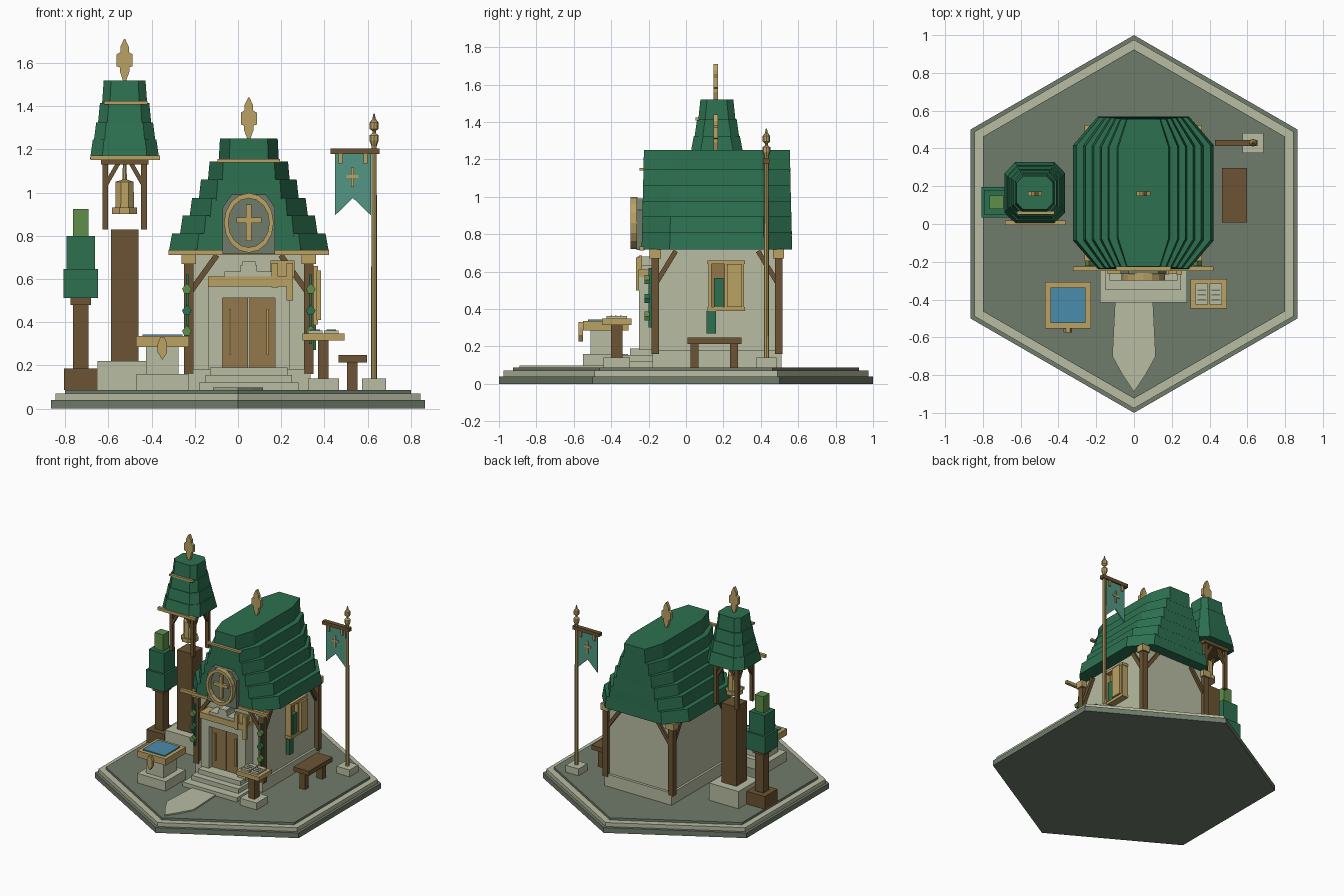
import bpy, bmesh, math
from mathutils import Vector

if "Cube" in bpy.data.objects:
    bpy.data.objects.remove(bpy.data.objects["Cube"])


def mat(name, hexcol):
    m = bpy.data.materials.new(name)
    lin = lambda c: c / 12.92 if c <= 0.04045 else ((c + 0.055) / 1.055) ** 2.4
    m.diffuse_color = [lin(int(hexcol[i:i + 2], 16) / 255) for i in (0, 2, 4)] + [1]
    m.use_nodes = True
    m.node_tree.nodes["Principled BSDF"].inputs["Base Color"].default_value = m.diffuse_color
    return m


GREEN, STONE, SLATE = mat("roof green", "2C7050"), mat("pale stone", "B8BCA2"), mat("slate", "707C6B")
GOLD, BROWN, DOOR = mat("gold", "BAA264"), mat("dark wood", "6B5433"), mat("door wood", "94774B")
TEAL, LEAF, WATER = mat("teal cloth", "529683"), mat("leaf green", "5F8F4A"), mat("water blue", "4A8CAB")


def mesh(name, rings, m):
    """Loft closed rings of points and cap both ends."""
    bm = bmesh.new()
    vs = [[bm.verts.new(p) for p in r] for r in rings]
    n = len(rings[0])
    for a, b in zip(vs, vs[1:]):
        for i in range(n):
            bm.faces.new((a[i], a[(i + 1) % n], b[(i + 1) % n], b[i]))
    bm.faces.new(vs[0][::-1])
    bm.faces.new(vs[-1])
    bmesh.ops.recalc_face_normals(bm, faces=bm.faces)
    me = bpy.data.meshes.new(name)
    bm.to_mesh(me)
    bm.free()
    me.materials.append(m)
    ob = bpy.data.objects.new(name, me)
    bpy.context.collection.objects.link(ob)
    return ob


def box(name, x0, x1, y0, y1, z0, z1, m):
    sq = [(x0, y0), (x1, y0), (x1, y1), (x0, y1)]
    return mesh(name, [[(x, y, z) for x, y in sq] for z in (z0, z1)], m)


def cbox(name, x, y, hx, hy, z0, z1, m):
    return box(name, x - hx, x + hx, y - hy, y + hy, z0, z1, m)


def plate(name, pts, y0, y1, m):
    """Outline in x, z pulled along y."""
    return mesh(name, [[(x, y, z) for x, z in pts] for y in (y0, y1)], m)


def disc(name, x, y, n, levels, m, turn=0.0):
    """Turned shape from (radius, height) levels."""
    return mesh(name, [[(x + r * math.cos(turn + math.tau * i / n), y + r * math.sin(turn + math.tau * i / n), z)
                        for i in range(n)] for r, z in levels], m)


def beam(name, a, b, w, m):
    a, b = Vector(a), Vector(b)
    d = (b - a).normalized()
    u = d.cross(Vector((0, 0, 1))).normalized() if abs(d.z) < 0.99 else Vector((1, 0, 0))
    v = d.cross(u)
    return mesh(name, [[p + u * w * s + v * w * t for s, t in ((-1, -1), (1, -1), (1, 1), (-1, 1))] for p in (a, b)], m)


def shingle(name, x, y, hx, hy, z0, z1, cy, taper_x, taper_y):
    """Eight-sided roof course, narrower at its top."""
    rings = []
    for sx, sy, z in ((hx, hy, z0), (hx * taper_x, hy * taper_y, z1)):
        cx = sx * 0.35
        rings.append([(x + px, y + py, z) for px, py in (
            (-sx + cx, -sy), (sx - cx, -sy), (sx, -sy + cy), (sx, sy - cy),
            (sx - cx, sy), (-sx + cx, sy), (-sx, sy - cy), (-sx, -sy + cy))])
    return mesh(name, rings, GREEN)


def finial(name, x, y, z):
    half = [(.008, 0), (.022, .04), (.022, .06), (.037, .065), (.037, .12), (.02, .13), (.02, .155), (.003, .19)]
    plate(name, [(x + w, z + h) for w, h in half] + [(x - w, z + h) for w, h in half[::-1]], y - .012, y + .012, GOLD)


# Hexagonal ground in three tiers
for name, r0, r1, z0, z1, m in (("ground_foot", 1, 1, 0, .04, SLATE), ("ground_rim", .976, .976, .04, .07, STONE),
                                ("ground_top", .924, .924, .07, .087, SLATE)):
    disc(name, 0, 0, 6, [(r0, z0), (r1, z1)], m, math.pi / 6)

# Path and steps
path = [(-.1, -.4), (-.115, -.70), (-.06, -.80), (0, -.89), (.06, -.80), (.115, -.70), (.1, -.4)]
mesh("path", [[(x, y, z) for x, y in path] for z in (.085, .097)], STONE)
for i, (hx, y) in enumerate(((.23, -.415), (.2, -.35), (.18, -.30))):
    box(f"step_{i}", .05 - hx, .05 + hx, y, -.15, .085, .12 + .035 * i, STONE)

# House walls and plinth
CX, CY = .05, .165
cbox("plinth", CX, CY, .285, .345, .085, .18, STONE)
cbox("walls", CX, CY, .268, .325, .18, .74, STONE)

# Corner posts, capitals and braces
for sx in (-1, 1):
    for sy in (-1, 1):
        x, y = CX + sx * .278, CY + sy * .33
        cbox("corner_post", x, y, .022, .02, .16, .68, BROWN)
        cbox("post_capital", x, y, .033, .03, .67, .72, GOLD)
        beam("front_brace", (x, y, .53), (x - sx * .13, y, .71), .013, BROWN)
        beam("side_brace", (x, y, .53), (x, y - sy * .11, .71), .013, BROWN)

# Stepped house roof
hw = [.372, .32, .275, .232, .19, .14]
zs = [.73, .81, .895, .975, 1.06, 1.145, 1.25]
for i, w in enumerate(hw):
    shingle("house_roof_course", CX, CY, w, .403 - .002 * i, zs[i] - .012, zs[i + 1], .15, .955, .992)
box("eave_beam", -.322, .422, -.248, -.225, .712, .734, GOLD)
box("ridge_trim", -.095, .195, -.248, -.225, 1.14, 1.155, GOLD)
finial("house_finial", CX, CY - .005, 1.25)

# Gable panel with ring and cross
plate("gable_panel", [(-.072, .715), (.172, .715), (.172, .93), (.13, .99), (-.03, .99), (-.072, .93)], -.265, -.22, SLATE)
N = 16
bands = []
for i in range(N):
    c, s = math.cos(math.tau * i / N), math.sin(math.tau * i / N)
    c2, s2 = math.cos(math.tau * (i + 1) / N), math.sin(math.tau * (i + 1) / N)
    plate("gable_ring", [(CX + .115 * c, .86 + .138 * s), (CX + .115 * c2, .86 + .138 * s2),
                         (CX + .095 * c2, .86 + .114 * s2), (CX + .095 * c, .86 + .114 * s)], -.298, -.26, GOLD)
box("gable_cross_upright", .038, .062, -.285, -.26, .775, .945, GOLD)
box("gable_cross_bar", -.008, .108, -.284, -.26, .86, .885, GOLD)

# Doorway
for s in (-1, 1):
    box("door_jamb", *sorted((CX + s * .122, CX + s * .19)), -.25, -.15, .18, .57, STONE)
    box("door_leaf", *sorted((CX + s * .003, CX + s * .122)), -.215, -.15, .187, .512, DOOR)
    box("door_handle", *sorted((CX + s * .082, CX + s * .092)), -.23, -.21, .25, .46, GOLD)
box("door_head", -.14, .24, -.25, -.15, .512, .57, STONE)
box("door_lintel", -.14, .24, -.265, -.15, .565, .612, GOLD)
for x, z in ((-.025, .635), (.05, .665), (.125, .635)):
    cbox("arch_stone", x, -.215, .038, .045, .61, z, STONE)
cbox("arch_key", .05, -.22, .03, .04, .66, .68, STONE)

# Hanging sign beside the doorway
box("sign_board", .15, .262, -.25, -.235, .61, .685, GOLD)
for x in (.155, .225):
    box("sign_strap", x, x + .03, -.268, -.25, .5 if x > .2 else .56, .675, GOLD)

# Climbing leaves on the front posts
for s in (-1, 1):
    box("vine_stem", CX + s * .285 - .006, CX + s * .285 + .006, -.2, -.184, .3, .62, GREEN)
    for i, z in enumerate((.36, .455, .555)):
        x = CX + s * .287
        plate("vine_leaf", [(x - .022, z), (x - .012, z - .022), (x + .012, z - .022), (x + .022, z),
                            (x, z + .026)], -.222, -.195, LEAF if i != 1 else GREEN)

# Side window with shutter and cloth
WX = .315
box("window_panel", WX, .335, .13, .30, .4, .65, DOOR)
for y in (.12, .205, .295):
    box("window_stile", WX, .365, y, y + .016, .395, .655, GOLD)
for z in (.39, .64):
    box("window_rail", WX, .37, .115, .315, z, z + .02, GOLD)
box("window_shutter", .335, .385, .22, .30, .41, .64, GOLD)
box("window_cloth_upper", .335, .362, .15, .2, .4, .565, GREEN)
box("window_cloth_lower", .33, .362, .11, .16, .27, .39, GREEN)

# Bell tower
TX, TY = -.525, .165
cbox("tower_base", TX, TY, .125, .125, .085, .22, STONE)
cbox("tower_pillar", TX, TY, .064, .064, .22, .83, BROWN)
for sx in (-1, 1):
    for sy in (-1, 1):
        x, y = TX + sx * .09, TY + sy * .09
        cbox("belfry_post", x, y, .013, .013, .83, 1.14, BROWN)
        beam("belfry_brace", (x, y, 1.03), (x - sx * .06, y, 1.135), .01, BROWN)
        beam("belfry_side_brace", (x, y, 1.03), (x, y - sy * .06, 1.135), .01, BROWN)
cbox("belfry_beam", TX, TY, .11, .11, 1.13, 1.155, BROWN)
disc("bell", TX, TY, 8, [(.062, .9), (.062, .93), (.047, .93), (.045, 1.05), (.012, 1.06), (.008, 1.14)], GOLD, math.pi / 8)
box("tower_eave_beam", -.683, -.362, -.005, .018, 1.15, 1.172, GOLD)
tz = [1.165, 1.245, 1.325, 1.415, 1.52]
for i, (w, d) in enumerate(((.16, .163), (.143, .14), (.124, .12), (.105, .1))):
    shingle("tower_roof_course", TX, TY, w, d, tz[i] - .01, tz[i + 1], d * .36, .92, .88)
box("tower_trim", -.62, -.42, .05, .07, 1.408, 1.423, GOLD)
finial("tower_finial", TX, TY - .005, 1.52)

# Clipped tree in a planter
for name, h, z0, z1, m in (("planter", .077, .085, .185, BROWN), ("tree_trunk", .035, .185, .52, BROWN),
                           ("tree_collar", .048, .48, .515, BROWN), ("tree_lower", .08, .512, .645, GREEN),
                           ("tree_middle", .065, .645, .80, GREEN), ("tree_top", .036, .80, .925, LEAF)):
    cbox(name, -.728, .115, h, h, z0, z1, m)

# Water basin
FX, FY = -.35, -.43
cbox("basin_foot", FX, FY, .12, .12, .085, .16, STONE)
cbox("basin_pedestal", FX, FY, .075, .08, .16, .3, STONE)
cbox("basin_bowl", FX, FY, .122, .122, .285, .335, GOLD)
cbox("basin_water", FX, FY, .093, .093, .335, .343, WATER)
plate("basin_spout", [(-.35, .225), (-.328, .26), (-.328, .30), (-.34, .33), (-.36, .33), (-.372, .30), (-.372, .26)],
      -.575, -.55, GOLD)

# Reading stand with open book
LX, LY = .395, -.37
cbox("stand_foot", LX, LY, .072, .07, .085, .14, STONE)
cbox("stand_post", LX, LY, .025, .03, .14, .32, BROWN)
cbox("stand_board", LX, LY, .097, .078, .315, .348, GOLD)
for s in (-1, 1):
    cbox("book_page", LX + s * .037, LY, .033, .055, .345, .362, STONE)
    for k in range(3):
        cbox("page_line", LX + s * .037, LY - .03 + .025 * k, .022, .004, .362, .365, SLATE)

# Bench
box("bench_seat", .465, .597, .008, .297, .213, .247, BROWN)
for y in (.025, .235):
    box("bench_leg", .505, .553, y, y + .042, .085, .215, BROWN)

# Banner pole with swallow-tailed banner
PX, PY = .63, .43
cbox("pole_foot", PX, PY, .055, .053, .085, .14, STONE)
disc("pole", PX, PY, 8, [(.014, .14), (.012, 1.22)], GOLD)
disc("pole_finial", PX, PY, 8, [(.01, 1.21), (.021, 1.24), (.021, 1.265), (.008, 1.275), (.008, 1.285),
                                (.02, 1.295), (.02, 1.325), (.008, 1.34), (.003, 1.365)], GOLD)
box("banner_bar", .428, .655, .412, .446, 1.178, 1.205, BROWN)
plate("banner", [(.45, 1.18), (.45, .895), (.532, .975), (.615, .895), (.615, 1.18)], .425, .435, TEAL)
for x in (.475, .59):
    box("banner_clip", x - .009, x + .009, .415, .443, 1.135, 1.185, GOLD)
box("banner_cross_upright", .524, .536, .418, .442, 1.025, 1.115, GOLD)
box("banner_cross_bar", .503, .557, .419, .441, 1.068, 1.082, GOLD)
